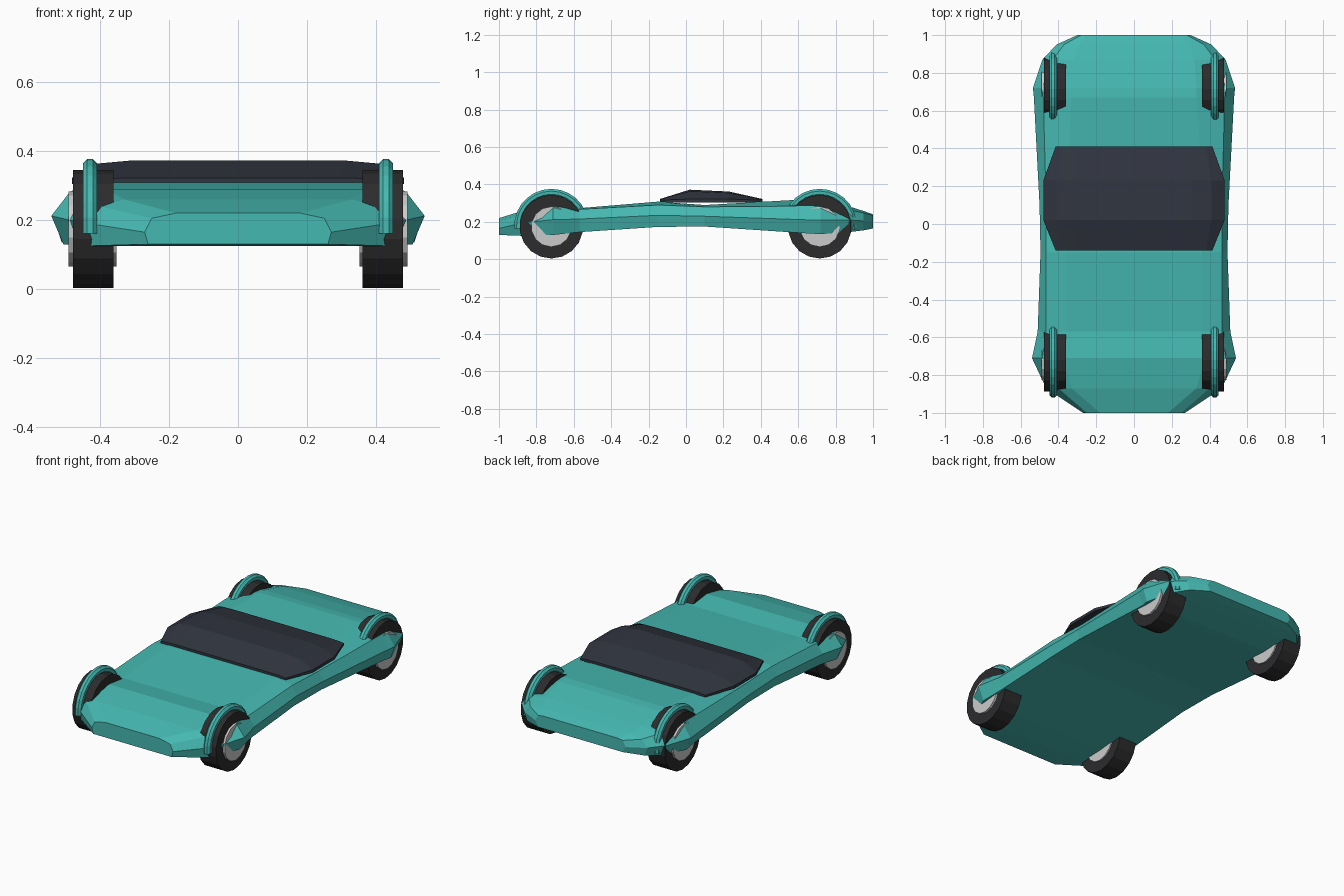
import bpy, bmesh, math

if "Cube" in bpy.data.objects:
    bpy.data.objects.remove(bpy.data.objects["Cube"])


def material(name, rgb):
    m = bpy.data.materials.new(name)
    m.diffuse_color = (*rgb, 1)
    m.use_nodes = True
    m.node_tree.nodes["Principled BSDF"].inputs["Base Color"].default_value = m.diffuse_color
    return m


TEAL = material("teal_paint", (0.06, 0.48, 0.44))
GLASS = material("dark_glass", (0.03, 0.035, 0.05))
RUBBER = material("rubber", (0.025, 0.025, 0.027))
METAL = material("light_metal", (0.6, 0.6, 0.62))


def loft(name, rings, mat):
    """Skin a row of equal-sized point rings and cap both ends."""
    bm = bmesh.new()
    rows = [[bm.verts.new(p) for p in ring] for ring in rings]
    n = len(rows[0])
    for a, b in zip(rows, rows[1:]):
        for i in range(n):
            j = (i + 1) % n
            bm.faces.new((a[i], a[j], b[j], b[i]))
    bm.faces.new(rows[0])
    bm.faces.new(rows[-1])
    bmesh.ops.recalc_face_normals(bm, faces=bm.faces)
    mesh = bpy.data.meshes.new(name)
    bm.to_mesh(mesh)
    bm.free()
    ob = bpy.data.objects.new(name, mesh)
    ob.data.materials.append(mat)
    bpy.context.collection.objects.link(ob)
    return ob


def mirrored_ring(y, half):
    """Closed section at y from (x, z) points of its right half, top to bottom."""
    right = [(x, y, z) for x, z in half]
    return right + [(-x, y, z) for x, y, z in reversed(right)]


def disc_stack(name, x0, x1, r, y, z, sides, mat):
    """Cylinder along x."""
    ring = [(r * math.sin(2 * math.pi * i / sides), r * math.cos(2 * math.pi * i / sides))
            for i in range(sides)]
    return loft(name, [[(x, y + a, z + b) for a, b in ring] for x in (x0, x1)], mat)


# Body: y, then crown, shoulder, side edge and sill as (half width, z)
BODY = [
    (-1.00, (0.18, 0.220), (0.25, 0.205), (0.27, 0.165), (0.26, 0.130)),
    (-0.87, (0.33, 0.260), (0.40, 0.240), (0.465, 0.195), (0.44, 0.125)),
    (-0.71, (0.38, 0.290), (0.485, 0.283), (0.54, 0.212), (0.505, 0.130)),
    (-0.57, (0.36, 0.273), (0.465, 0.267), (0.51, 0.215), (0.49, 0.145)),
    (-0.15, (0.36, 0.308), (0.465, 0.290), (0.495, 0.235), (0.48, 0.173)),
    (0.10, (0.36, 0.290), (0.465, 0.280), (0.50, 0.230), (0.485, 0.175)),
    (0.67, (0.33, 0.322), (0.48, 0.285), (0.53, 0.210), (0.50, 0.137)),
    (0.72, (0.33, 0.317), (0.485, 0.280), (0.535, 0.210), (0.51, 0.135)),
    (0.87, (0.32, 0.283), (0.43, 0.265), (0.485, 0.210), (0.46, 0.145)),
    (0.95, (0.29, 0.258), (0.37, 0.247), (0.41, 0.205), (0.39, 0.155)),
    (1.00, (0.25, 0.240), (0.28, 0.235), (0.30, 0.200), (0.28, 0.165)),
]
loft("body", [mirrored_ring(y, half) for y, *half in BODY], TEAL)

# Canopy: shallow glass shell above the dip in the body
CANOPY = [
    (-0.14, (0.30, 0.322), (0.38, 0.320), (0.415, 0.316), (0.415, 0.305)),
    (0.02, (0.31, 0.372), (0.41, 0.363), (0.48, 0.322), (0.48, 0.304)),
    (0.23, (0.31, 0.362), (0.41, 0.354), (0.48, 0.322), (0.48, 0.304)),
    (0.41, (0.30, 0.322), (0.38, 0.320), (0.415, 0.316), (0.415, 0.305)),
]
loft("canopy", [mirrored_ring(y, half) for y, *half in CANOPY], GLASS)

# Wheels with hubs and thin arched fenders
for end, y in (("front", -0.72), ("rear", 0.715)):
    for side, s in (("right", 1), ("left", -1)):
        tag = f"{end}_{side}"
        disc_stack(f"{tag}_tyre", s * 0.36, s * 0.477, 0.17, y, 0.174, 18, RUBBER)
        disc_stack(f"{tag}_hub", s * 0.352, s * 0.49, 0.108, y, 0.174, 14, METAL)
        arch = []
        for i in range(15):
            a = math.radians(-5 + 190 * i / 14)
            ring = []
            for k in range(8):
                t = 2 * math.pi * (k + 0.5) / 8
                r = 0.178 + 0.022 * math.sin(t)
                ring.append((s * (0.428 + 0.022 * math.cos(t)),
                             y + r * math.cos(a), 0.178 + r * math.sin(a)))
            arch.append(ring)
        loft(f"{tag}_fender", arch, TEAL)
